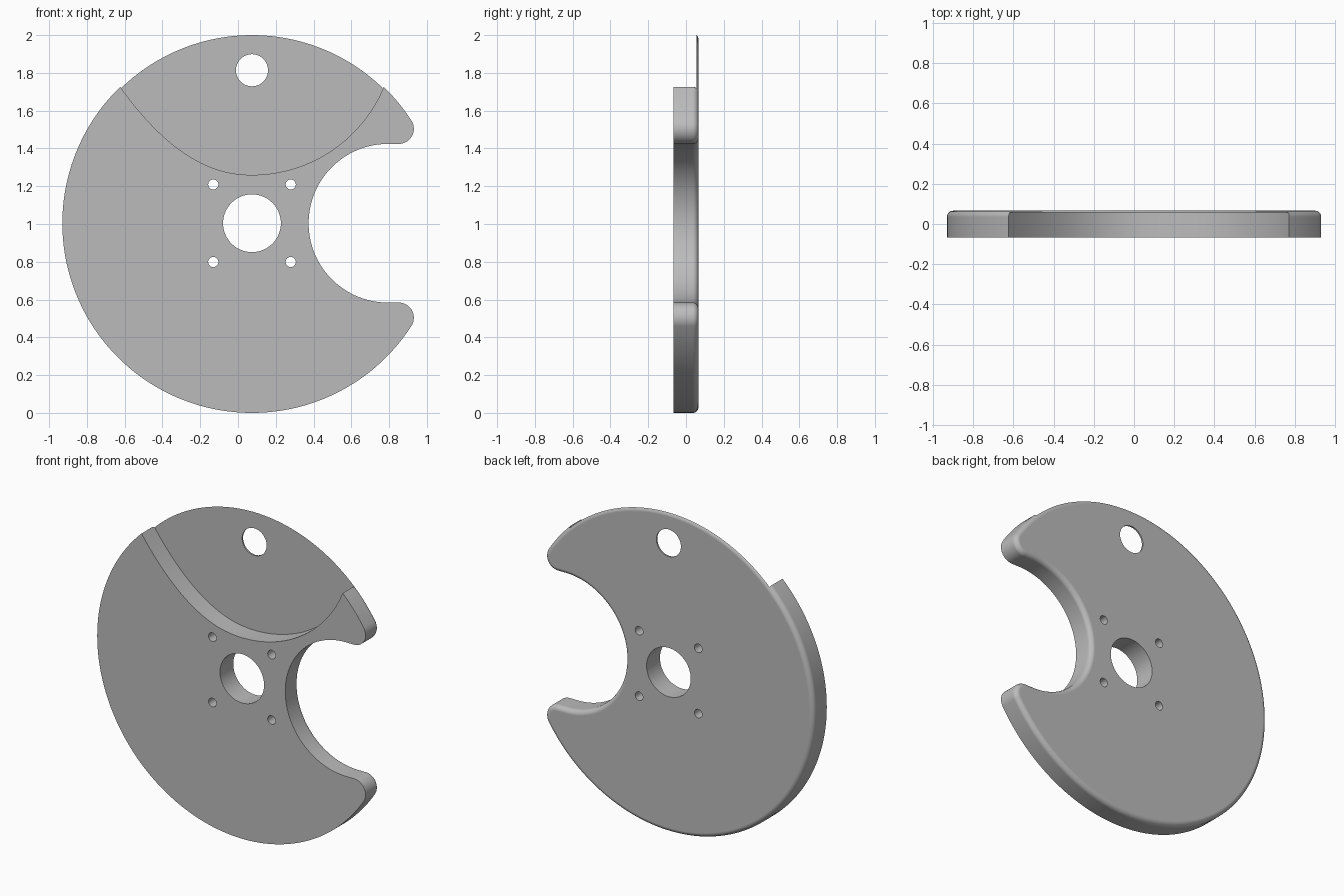
import bpy, bmesh
from math import sin, cos, pi, sqrt, atan2

if "Cube" in bpy.data.objects:
    bpy.data.objects.remove(bpy.data.objects["Cube"])

CX, CZ, R = 0.074, 1.004, 1.004      # disc centre and radius
HALF, FILLET, WEB = 0.066, 0.03, 0.0096   # half depth, back rounding, thin web
BITE_X, BITE_R, TIP_R = 0.72, 0.42, 0.08  # side notch and rounded tips

grey = bpy.data.materials.new("plain grey")
grey.use_nodes = True
colour = (0.5, 0.5, 0.5, 1)
grey.diffuse_color = colour
grey.node_tree.nodes["Principled BSDF"].inputs["Base Color"].default_value = colour


def arc(x, z, r, a, b, n):
    return [(x + r * cos(a + (b - a) * i / n), z + r * sin(a + (b - a) * i / n))
            for i in range(n + 1)]


def outline(inset):
    """Crescent outline, shrunk by the inset."""
    tz = BITE_R + TIP_R
    tx = sqrt((R - TIP_R) ** 2 - tz ** 2)
    a = atan2(tz, tx)
    tip = TIP_R - inset
    pts = arc(0, 0, R - inset, a, 2 * pi - a, 180)
    pts += arc(tx, -tz, tip, -a, pi / 2, 16)[1:]
    pts += arc(BITE_X, 0, BITE_R + inset, 1.5 * pi, pi / 2, 64)
    pts += arc(tx, tz, tip, -pi / 2, a, 16)[:-1]
    return pts


def loft(name, layers):
    """Solid through stacked outlines given as (depth, points)."""
    bm = bmesh.new()
    rings = [[bm.verts.new((CX + x, y, CZ + z)) for x, z in pts] for y, pts in layers]
    for lo, hi in zip(rings, rings[1:]):
        n = len(lo)
        for i in range(n):
            j = (i + 1) % n
            bm.faces.new((lo[i], lo[j], hi[j], hi[i]))
    bm.faces.new(rings[0])
    bm.faces.new(rings[-1])
    bmesh.ops.recalc_face_normals(bm, faces=bm.faces)
    mesh = bpy.data.meshes.new(name)
    bm.to_mesh(mesh)
    bm.free()
    mesh.materials.append(grey)
    obj = bpy.data.objects.new(name, mesh)
    bpy.context.collection.objects.link(obj)
    return obj


# Disc with the side notch and a rounded back rim
layers = [(-HALF, outline(0))]
for i in range(9):
    t = i / 8 * pi / 2
    layers.append((HALF - FILLET + FILLET * sin(t), outline(FILLET * (1 - cos(t)))))
disc = loft("crescent_disc", layers)


# Curved pocket at the top front, leaving a thin web behind
def pocket_edge(x):
    if x < 0:
        return 0.256 + 0.47 * (-x / 0.7) ** 2.1
    return 0.256 + 0.756 - sqrt(0.756 ** 2 - x * x)


edge = [(x, pocket_edge(x)) for x in (-0.8 + 1.54 * i / 70 for i in range(71))]
pocket = edge + [(0.74, 1.2), (-0.8, 1.2)]
cutters = [loft("pocket_cutter", [(-0.2, pocket), (HALF - WEB, pocket)])]

# Through holes: centre bore, top hole, four bolt holes
holes = [(0, 0, 0.153, 64), (0, 0.81, 0.085, 48)]
holes += [(sx * 0.205, sz * 0.205, 0.027, 24) for sx in (-1, 1) for sz in (-1, 1)]
for x, z, r, n in holes:
    ring = arc(x, z, r, 0, 2 * pi, n)[:-1]
    cutters.append(loft("hole_cutter", [(-0.2, ring), (0.2, ring)]))

bpy.ops.object.select_all(action='DESELECT')
bpy.context.view_layer.objects.active = disc
disc.select_set(True)
for cutter in cutters:
    mod = disc.modifiers.new("cut", 'BOOLEAN')
    mod.operation = 'DIFFERENCE'
    mod.solver = 'EXACT'
    mod.object = cutter
    bpy.ops.object.modifier_apply(modifier=mod.name)
for cutter in cutters:
    bpy.data.objects.remove(cutter)

bpy.ops.object.shade_smooth_by_angle(angle=pi / 6)
weighted = disc.modifiers.new("clean_shading", 'WEIGHTED_NORMAL')
weighted.keep_sharp = True
